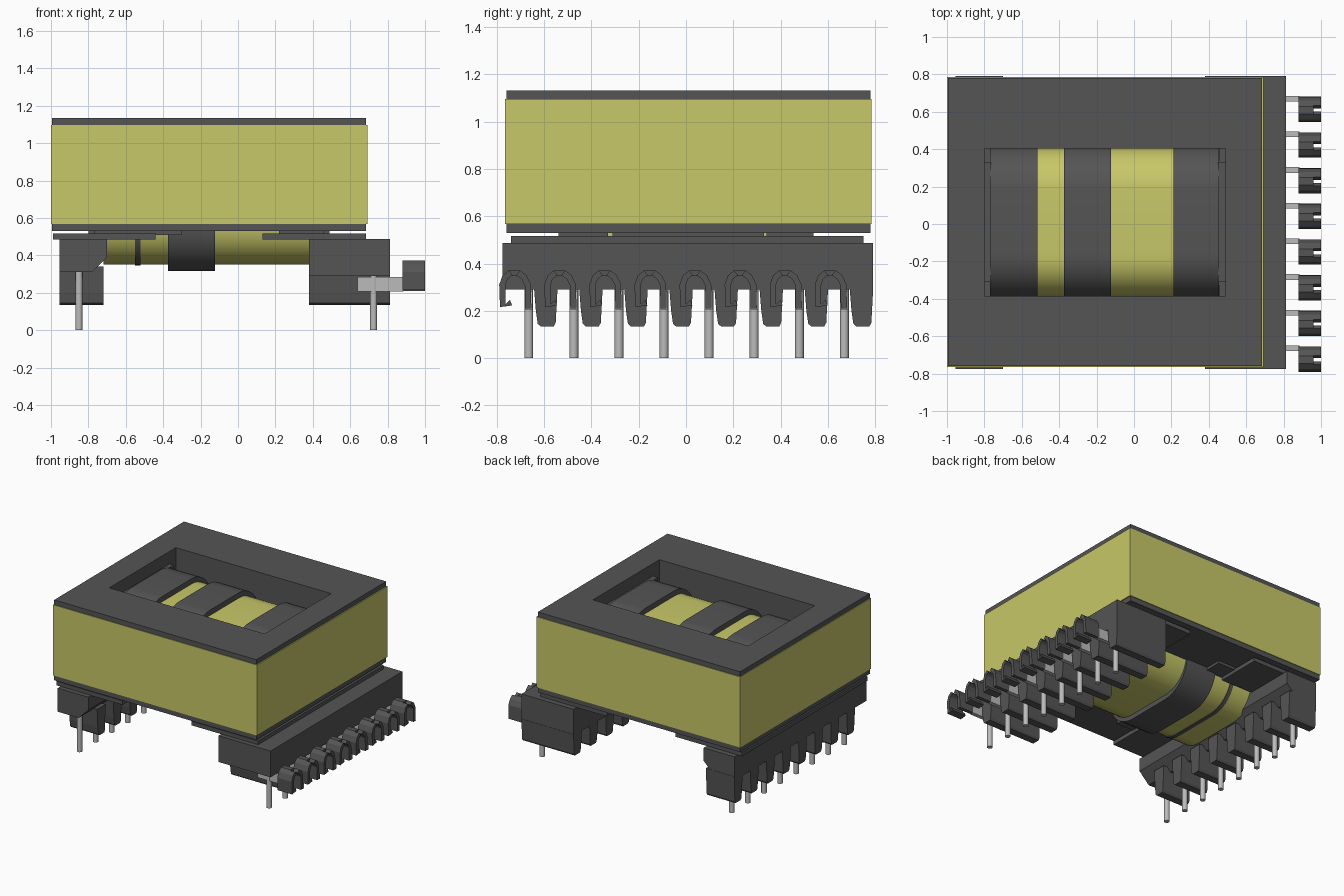
import bpy, bmesh, math
from mathutils import Vector

cube = bpy.data.objects.get("Cube")
if cube:
    bpy.data.objects.remove(cube, do_unlink=True)


def material(name, r, g, b):
    m = bpy.data.materials.new(name)
    m.use_nodes = True
    m.diffuse_color = (r, g, b, 1)
    bsdf = next(n for n in m.node_tree.nodes if n.type == 'BSDF_PRINCIPLED')
    bsdf.inputs["Base Color"].default_value = (r, g, b, 1)
    return m


DARK = material("dark grey", 0.09, 0.09, 0.09)
YELLOW = material("tape yellow", 0.58, 0.58, 0.14)
METAL = material("tinned metal", 0.5, 0.5, 0.5)


def finish(name, bm, mat, smooth=False):
    bmesh.ops.recalc_face_normals(bm, faces=bm.faces)
    me = bpy.data.meshes.new(name)
    bm.to_mesh(me)
    bm.free()
    me.materials.append(mat)
    ob = bpy.data.objects.new(name, me)
    bpy.context.collection.objects.link(ob)
    if smooth:
        bpy.ops.object.select_all(action='DESELECT')
        ob.select_set(True)
        bpy.context.view_layer.objects.active = ob
        bpy.ops.object.shade_smooth_by_angle(angle=math.radians(35))
    return ob


def add_prism(bm, pts, a, b, axis='x'):
    """Extrude a 2D outline from a to b: (y, z) along x, (x, z) along y, (x, y) along z."""
    def place(p, t):
        return {'x': (t, p[0], p[1]), 'y': (p[0], t, p[1]), 'z': (p[0], p[1], t)}[axis]
    lo = [bm.verts.new(place(p, a)) for p in pts]
    hi = [bm.verts.new(place(p, b)) for p in pts]
    bm.faces.new(lo)
    bm.faces.new(hi[::-1])
    n = len(pts)
    for i in range(n):
        j = (i + 1) % n
        bm.faces.new((lo[i], lo[j], hi[j], hi[i]))


def rect(x0, x1, y0, y1):
    return [(x0, y0), (x1, y0), (x1, y1), (x0, y1)]


def box(name, x0, x1, y0, y1, z0, z1, mat):
    bm = bmesh.new()
    add_prism(bm, rect(x0, x1, y0, y1), z0, z1, 'z')
    return finish(name, bm, mat)


def frame(name, outer, inner, z0, z1, mat):
    """Rectangular ring standing between two heights."""
    bm = bmesh.new()
    loops = [[bm.verts.new((x, y, z)) for x, y in rect(*r)]
             for r, z in ((outer, z0), (outer, z1), (inner, z1), (inner, z0))]
    for k in range(4):
        a, b = loops[k], loops[(k + 1) % 4]
        for i in range(4):
            j = (i + 1) % 4
            bm.faces.new((a[i], a[j], b[j], b[i]))
    return finish(name, bm, mat)


CY = 0.01  # middle of the core in y


def rounded(half, z0, z1, r):
    pts = []
    for cx, cz, start in ((half - r, z1 - r, 0), (r - half, z1 - r, 90),
                          (r - half, z0 + r, 180), (half - r, z0 + r, 270)):
        for k in range(11):
            a = math.radians(start + 9 * k)
            pts.append((CY + cx + r * math.cos(a), cz + r * math.sin(a)))
    return pts


def sleeve(name, x0, x1, half, z0, z1, r, mat, cut=None):
    """Rounded band around the winding axis, optionally only above a height."""
    pts = rounded(half, z0, z1, r)
    if cut is not None:
        pts = [p for p in pts if p[1] >= cut]
        pts += [(CY - half, cut), (CY + half, cut)]
    bm = bmesh.new()
    add_prism(bm, pts, x0, x1)
    return finish(name, bm, mat, True)


# Core ring and the tape wrapped around it
frame("core", (-0.995, 0.685, -0.76, 0.78), (-0.80, 0.49, -0.385, 0.405), 0.53, 1.133, DARK)
frame("core_tape", (-1.0, 0.693, -0.765, 0.785), (-0.99, 0.68, -0.755, 0.775),
      0.567, 1.097, YELLOW)

# Winding, its middle band, end sleeves and narrow lower band
sleeve("winding", -0.72, 0.42, 0.40, 0.35, 1.02, 0.22, YELLOW)
sleeve("middle_band", -0.375, -0.122, 0.41, 0.315, 1.06, 0.24, DARK)
sleeve("left_top_sleeve", 0.21, 0.455, 0.41, 0.315, 1.06, 0.24, DARK, 0.53)
sleeve("right_top_sleeve", -0.77, -0.515, 0.41, 0.315, 1.06, 0.24, DARK, 0.53)
sleeve("narrow_band", -0.55, -0.52, 0.403, 0.346, 0.9, 0.22, DARK)
for name, x0, x1 in (("right_end_plate", -0.799, -0.765), ("left_end_plate", 0.45, 0.489)):
    box(name, x0, x1, -0.31, 0.33, 0.5, 1.04, DARK)

# Bobbin plates and spacers under the core
for side, x0, x1, m0, m1, s0, s1 in (
        ("right", -0.99, -0.44, -0.99, -0.715, -0.77, -0.30),
        ("left", 0.13, 0.685, 0.38, 0.685, 0.22, 0.46)):
    box(side + "_plate", m0, m1, -0.40, 0.42, 0.485, 0.516, DARK)
    for end, y0, y1, t0, t1 in (("front", -0.74, -0.39, -0.54, -0.33),
                                ("back", 0.41, 0.75, 0.34, 0.54)):
        box(f"{side}_{end}_arm", x0, x1, y0, y1, 0.485, 0.516, DARK)
        box(f"{side}_{end}_spacer", s0, s1, t0, t1, 0.51, 0.535, DARK)

# Terminal rails
box("left_rail", 0.38, 0.813, -0.775, 0.79, 0.29, 0.487, DARK)
bm = bmesh.new()
add_prism(bm, [(-0.955, 0.487), (-0.70, 0.487), (-0.70, 0.39), (-0.78, 0.31), (-0.955, 0.31)],
          -0.775, 0.79, 'y')
finish("right_rail", bm, DARK)

PINS = [-0.665 + 0.1907 * i for i in range(8)]

# Tapered feet beside every pin
for name, x0, x1, top in (("left_feet", 0.38, 0.813, 0.30), ("right_feet", -0.955, -0.72, 0.34)):
    bm = bmesh.new()
    for p in PINS:
        add_prism(bm, [(p + 0.022, top), (p + 0.03, 0.2), (p + 0.038, 0.145), (p + 0.05, 0.135),
                       (p + 0.106, 0.135), (p + 0.114, 0.15), (p + 0.122, top)], x0, x1)
    finish(name, bm, DARK)

# Pins
for name, x, top in (("left_pins", 0.725, 0.29), ("right_pins", -0.85, 0.32)):
    bm = bmesh.new()
    for p in PINS:
        ring = [(x + 0.019 * math.cos(math.tau * k / 12), p + 0.019 * math.sin(math.tau * k / 12))
                for k in range(12)]
        add_prism(bm, ring, 0.0, top, 'z')
    finish(name, bm, METAL, True)

# Flat metal tails joining pins to hooks
bm = bmesh.new()
for p in PINS:
    add_prism(bm, rect(0.64, 0.885, 0.206, 0.285), p - 0.015, p + 0.015, 'y')
finish("terminal_tails", bm, METAL)


def ribbon(path, t):
    """Outline of a strip of half thickness t along a path."""
    left, right = [], []
    for i, p in enumerate(path):
        a = Vector(path[max(i - 1, 0)])
        b = Vector(path[min(i + 1, len(path) - 1)])
        d = (b - a).normalized()
        left.append((p[0] - d.y * t, p[1] + d.x * t))
        right.append((p[0] + d.y * t, p[1] - d.x * t))
    return left + right[::-1]


# Arched hooks with a notched outer edge
ARCH = [(-0.075, 0.235), (-0.11, 0.222), (-0.112, 0.31), (-0.10, 0.343), (-0.077, 0.361),
        (-0.045, 0.361), (-0.02, 0.343), (-0.004, 0.31), (-0.002, 0.21)]
bm = bmesh.new()
for p in PINS:
    path = [(p + y, z) for y, z in ARCH]
    add_prism(bm, ribbon(path, 0.013), 0.88, 0.96)
    add_prism(bm, ribbon(path[:5], 0.013), 0.96, 1.0)
    add_prism(bm, ribbon(path[5:], 0.013), 0.96, 1.0)
finish("hooks", bm, DARK)
